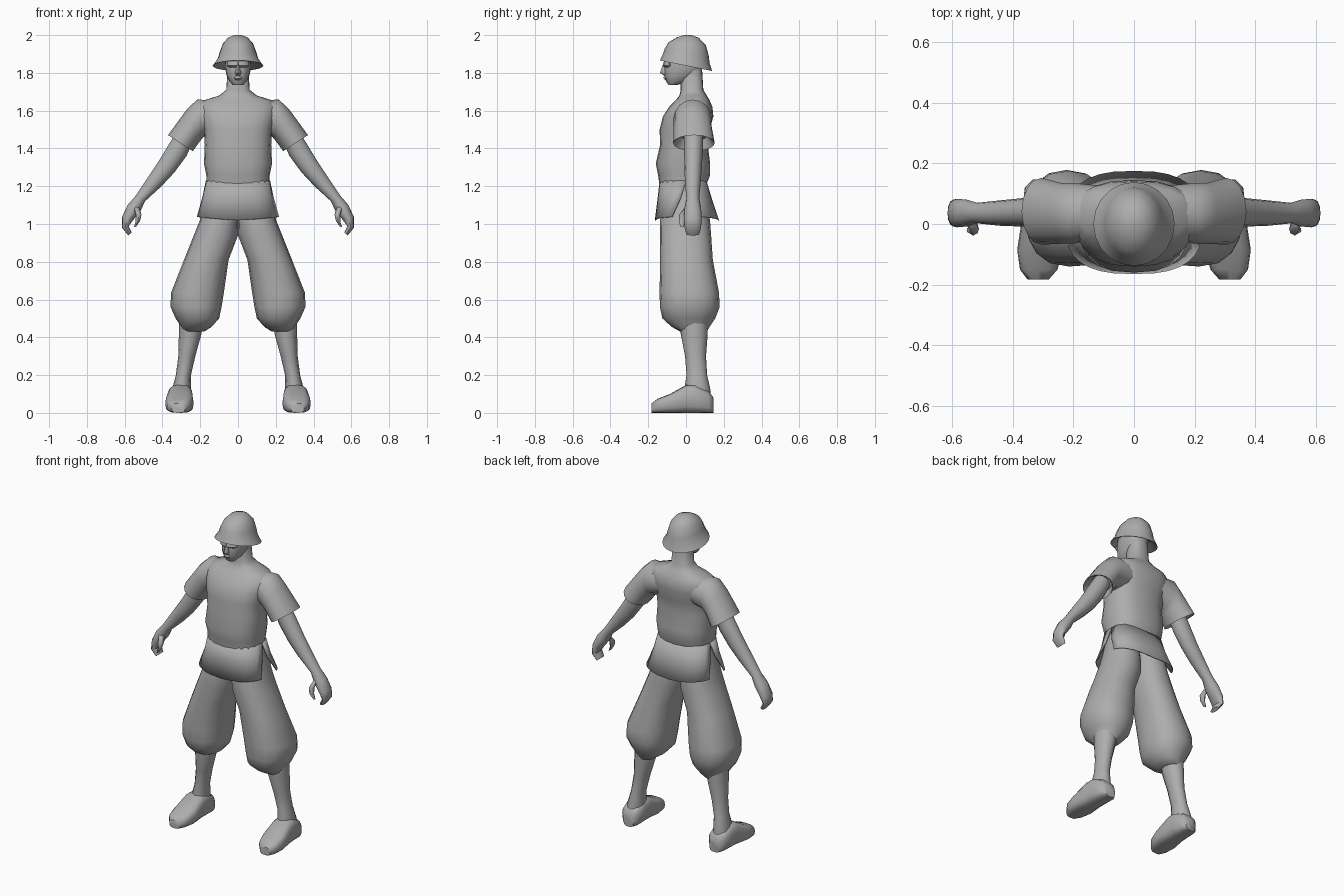
import bpy, bmesh, math
from mathutils import Vector

cube = bpy.data.objects.get("Cube")
if cube:
    bpy.data.objects.remove(cube, do_unlink=True)

GREY = (0.42, 0.42, 0.42, 1)
grey = bpy.data.materials.new("plain grey")
grey.use_nodes = True
grey.diffuse_color = GREY
grey.node_tree.nodes["Principled BSDF"].inputs["Base Color"].default_value = GREY


def finish(name, bm, sharp=50):
    bmesh.ops.recalc_face_normals(bm, faces=bm.faces)
    mesh = bpy.data.meshes.new(name)
    bm.to_mesh(mesh)
    bm.free()
    mesh.materials.append(grey)
    obj = bpy.data.objects.new(name, mesh)
    bpy.context.collection.objects.link(obj)
    bpy.ops.object.select_all(action="DESELECT")
    obj.select_set(True)
    bpy.context.view_layer.objects.active = obj
    bpy.ops.object.shade_smooth_by_angle(angle=math.radians(sharp))
    return obj


def soft(value, power):
    return math.copysign(abs(value) ** power, value)


def loft(name, rings, sides=16, power=1.0, caps=(True, True), mirror=1, sharp=50):
    """Skin closed rings, each a centre with two half axes."""
    bm = bmesh.new()
    loops = []
    for centre, u, v in rings:
        loop = []
        for i in range(sides):
            a = math.tau * i / sides
            p = centre + u * soft(math.cos(a), power) + v * soft(math.sin(a), power)
            p.x *= mirror
            loop.append(bm.verts.new(p))
        loops.append(loop)
    for a, b in zip(loops, loops[1:]):
        for i in range(sides):
            j = (i + 1) % sides
            bm.faces.new((a[i], a[j], b[j], b[i]))
    for cap, loop in zip(caps, (loops[0], loops[-1])):
        if cap:
            bm.faces.new(loop)
    return finish(name, bm, sharp)


def level(x, z, rx, front, back, slope=0):
    """Ring lying flat, optionally sloping from front to back."""
    ry = (back - front) / 2
    return (Vector((x, (front + back) / 2, z)), Vector((rx, 0, 0)),
            Vector((0, ry, slope * ry)))


def tilted(x, y, z, r, ry, degrees):
    """Ring turned about the front-back axis."""
    t = math.radians(degrees)
    return (Vector((x, y, z)), Vector((math.cos(t), 0, math.sin(t))) * r,
            Vector((0, ry, 0)))


def upright(x, y, half, height):
    """Ring facing forward and resting on the ground."""
    return (Vector((x, y, height / 2)), Vector((half, 0, 0)),
            Vector((0, 0, height / 2)))


# Tunic body with neck
torso = [(1.20, .168, -.14, .105), (1.26, .168, -.148, .128), (1.32, .18, -.16, .128),
         (1.42, .176, -.137, .115), (1.50, .18, -.14, .125), (1.57, .2, -.122, .145),
         (1.62, .205, -.09, .14), (1.655, .18, -.055, .125), (1.68, .1, -.035, .11),
         (1.71, .062, -.028, .092), (1.82, .055, -.028, .085)]
loft("tunic_body", [level(0, *r) for r in torso], 20, .8)


# Tunic skirt: front and back panels split by widening side slits
def panel(name, turn, rows):
    bm = bmesh.new()
    loops, steps = [], 12
    for z, rx, depth, gap in rows:
        loop = []
        for i in range(steps + 1):
            a = math.radians(gap + (180 - 2 * gap) * i / steps)
            lift = .02 * abs(math.cos(a)) if gap > 15 else 0
            loop.append(bm.verts.new((rx * soft(math.cos(a), .75),
                                      turn * depth * soft(math.sin(a), .75), z + lift)))
        loops.append(loop)
    for a, b in zip(loops, loops[1:]):
        for i in range(steps):
            bm.faces.new((a[i], a[i + 1], b[i + 1], b[i]))
    obj = finish(name, bm)
    solid = obj.modifiers.new("cloth", "SOLIDIFY")
    solid.thickness = .006
    solid.offset = -1


panel("tunic_skirt_front", -1, [(1.23, .17, .14, 0), (1.14, .19, .15, 6), (1.02, .228, .165, 20)])
panel("tunic_skirt_back", 1, [(1.23, .17, .108, 0), (1.14, .19, .135, 6), (1.02, .228, .175, 20)])

# Head: jaw, face and skull
head = [(1.735, .026, -.092, -.05), (1.755, .045, -.105, .01), (1.785, .06, -.114, .05),
        (1.82, .068, -.115, .085), (1.86, .07, -.112, .09), (1.92, .07, -.1, .095)]
loft("head", [level(0, *r) for r in head], 16, .85)
nose = [(1.787, .012, -.118, -.1), (1.8, .017, -.138, -.09), (1.815, .012, -.133, -.09),
        (1.86, .008, -.117, -.09)]
loft("nose", [level(0, *r) for r in nose], 8)
loft("lips", [level(0, z, rx, f, -.08) for z, rx, f in
              ((1.76, .016, -.106), (1.771, .024, -.12), (1.782, .02, -.116))], 8)
loft("brow", [level(0, z, rx, f, -.06) for z, rx, f in
              ((1.826, .045, -.11), (1.838, .058, -.122), (1.86, .055, -.116))], 12)

# Helmet with flared brim and hollow underside
helmet = [(2.0, .02, -.01, .03), (1.987, .052, -.048, .068), (1.955, .08, -.092, .105),
          (1.91, .097, -.113, .12), (1.878, .106, -.121, .125), (1.838, .134, -.138, .138),
          (1.838, .128, -.132, .132), (1.875, .095, -.11, .11)]
loft("helmet", [level(0, *r, -.2 * min(1, (2 - r[0]) / .12)) for r in helmet], 20, sharp=60)

for side, tag in ((1, "left"), (-1, "right")):
    # Short flared sleeve with a recessed opening
    sleeve = [(.1, .04, 1.57, .085, .085, 90), (.2, .035, 1.56, .1, .1, 80),
              (.238, .035, 1.52, .09, .1, 66), (.305, .042, 1.428, .078, .11, 33),
              (.3, .042, 1.433, .07, .1, 33), (.275, .042, 1.47, .055, .07, 33)]
    loft("sleeve_" + tag, [tilted(*r) for r in sleeve], mirror=side)

    # Bare arm and curled hand
    arm = [(.27, .04, 1.48, .05, .05, 35), (.32, .04, 1.39, .056, .05, 35),
           (.38, .038, 1.3, .051, .046, 32), (.44, .036, 1.225, .043, .042, 36),
           (.517, .036, 1.135, .029, .034, 30), (.55, .036, 1.085, .038, .044, 22),
           (.583, .036, 1.03, .032, .047, 8), (.597, .036, .985, .018, .044, -10),
           (.572, .036, .947, .012, .035, -40)]
    loft("arm_" + tag, [tilted(*r) for r in arm], 12, mirror=side)
    thumb = [(.54, .01, 1.09, .018, .016, 10), (.526, -.016, 1.05, .015, .02, 0),
             (.53, -.022, 1.015, .012, .016, -10), (.545, -.02, .985, .007, .009, -20)]
    loft("thumb_" + tag, [tilted(*r) for r in thumb], 8, mirror=side)

    # Baggy trouser leg gathered below the knee
    trousers = [(.085, 1.2, .08, -.1, .09), (.1, 1.02, .102, -.137, .127),
                (.117, .94, .117, -.138, .133), (.168, .81, .118, -.137, .142),
                (.215, .635, .14, -.14, .175), (.222, .56, .135, -.138, .178),
                (.215, .5, .115, -.125, .155), (.22, .455, .08, -.075, .125),
                (.235, .43, .055, -.03, .11)]
    loft("trouser_leg_" + tag, [level(*r) for r in trousers], 16, .88, mirror=side)

    # Lower leg
    shin = [(.25, .5, .06, -.03, .115), (.253, .42, .06, -.028, .115),
            (.271, .3, .045, -.005, .106), (.289, .2, .04, .003, .112),
            (.3, .12, .05, -.01, .13), (.3, .04, .05, -.01, .13)]
    loft("shin_" + tag, [level(*r) for r in shin], 12, mirror=side)

    # Flat-soled shoe, heel to toe
    shoe = [(.3, .146, .035, .08), (.302, .12, .058, .115), (.304, .05, .064, .15),
            (.306, 0, .066, .148), (.31, -.085, .075, .1), (.314, -.15, .062, .075),
            (.316, -.183, .035, .05)]
    loft("shoe_" + tag, [upright(*r) for r in shoe], 16, .65, mirror=side)
